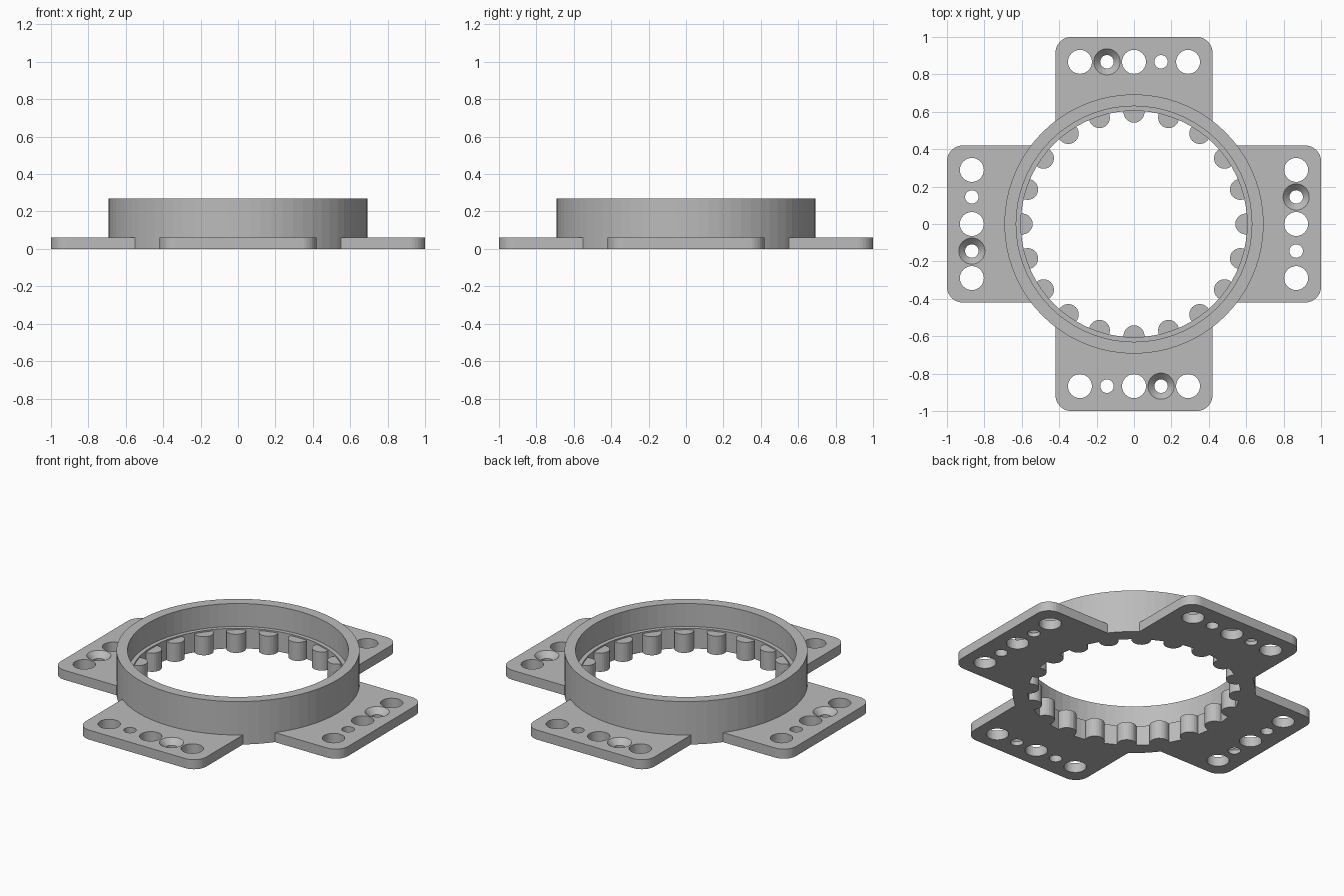
import bpy, bmesh, math
from mathutils import Matrix, Vector

cube = bpy.data.objects.get("Cube")
if cube:
    bpy.data.objects.remove(cube, do_unlink=True)

grey = bpy.data.materials.new("plain grey")
grey.use_nodes = True
grey.diffuse_color = (0.5, 0.5, 0.5, 1)
grey.node_tree.nodes["Principled BSDF"].inputs["Base Color"].default_value = (0.5, 0.5, 0.5, 1)

RING_HEIGHT, LEDGE, TOOTH_TOP, PLATE = 0.27, 0.126, 0.117, 0.06
BORE = 0.605


def lathe(bm, profile, center=(0, 0), segments=32, closed=False):
    """Spin (radius, z) points about a vertical axis; cap the ends unless closed."""
    rings = []
    for r, z in profile:
        rings.append([bm.verts.new((center[0] + r * math.cos(a), center[1] + r * math.sin(a), z))
                      for a in (math.tau * i / segments for i in range(segments))])
    pairs = list(zip(rings, rings[1:]))
    if closed:
        pairs.append((rings[-1], rings[0]))
    else:
        bm.faces.new(rings[0])
        bm.faces.new(rings[-1])
    for low, high in pairs:
        for i in range(segments):
            j = (i + 1) % segments
            bm.faces.new((low[i], low[j], high[j], high[i]))


def make(name, bm):
    bmesh.ops.recalc_face_normals(bm, faces=bm.faces)
    mesh = bpy.data.meshes.new(name)
    bm.to_mesh(mesh)
    bm.free()
    mesh.materials.append(grey)
    obj = bpy.data.objects.new(name, mesh)
    bpy.context.collection.objects.link(obj)
    return obj


def combine(target, other, operation):
    """Apply a boolean and discard the second solid."""
    mod = target.modifiers.new("boolean", 'BOOLEAN')
    mod.object, mod.operation, mod.solver = other, operation, 'EXACT'
    bpy.context.view_layer.objects.active = target
    bpy.ops.object.modifier_apply(modifier=mod.name)
    bpy.data.objects.remove(other, do_unlink=True)


def quarter_turns():
    return [Matrix.Rotation(math.pi / 2 * k, 3, 'Z') for k in range(4)]


# Four mounting plates with rounded outer corners
half, corner, inner = 0.42, 0.085, 0.46
outline = [(-half, inner), (half, inner)]
for side, start in ((1, 0), (-1, 90)):
    for i in range(9):
        a = math.radians(start + i * 90 / 8)
        outline.append((side * (half - corner) + corner * math.cos(a),
                        1 - corner + corner * math.sin(a)))
bm = bmesh.new()
for turn in quarter_turns():
    face = bm.faces.new([bm.verts.new(turn @ Vector((x, y, 0))) for x, y in outline])
    top = bmesh.ops.extrude_face_region(bm, geom=[face])["geom"]
    bmesh.ops.translate(bm, vec=(0, 0, PLATE),
                        verts=[v for v in top if isinstance(v, bmesh.types.BMVert)])
plates = make("mounting_plates", bm)

# Bolt holes, pilot holes and countersunk screw holes in each plate
row, pitch = 0.867, 0.1445
wide = [(0.064, -0.1), (0.064, 0.2)]
small = [(0.036, -0.1), (0.036, 0.2)]
sunk = [(0.036, -0.1), (0.036, 0.025), (0.07, PLATE), (0.07, 0.2)]
bm = bmesh.new()
for turn in quarter_turns():
    for step, shape in zip(range(-2, 3), (wide, sunk, wide, small, wide)):
        spot = turn @ Vector((step * pitch, row, 0))
        lathe(bm, shape, spot[:2], 32)
combine(plates, make("hole_cutter", bm), 'DIFFERENCE')

# Round off the inner ends of the plates inside the ring wall
bm = bmesh.new()
lathe(bm, [(0.65, -0.1), (0.65, 0.2)], segments=72)
combine(plates, make("bore_cutter", bm), 'DIFFERENCE')

# Stepped ring
bm = bmesh.new()
lathe(bm, [(0.693, 0), (0.693, RING_HEIGHT), (0.63, RING_HEIGHT),
           (0.63, LEDGE), (BORE, LEDGE), (BORE, 0)], segments=72, closed=True)
ring = make("flanged_ring", bm)
combine(ring, plates, 'UNION')

# Twenty round teeth around the bore
bm = bmesh.new()
for i in range(20):
    a = math.tau * i / 20
    lathe(bm, [(0.056, 0), (0.056, TOOTH_TOP)],
          (0.598 * math.cos(a), 0.598 * math.sin(a)), 24)
combine(ring, make("round_teeth", bm), 'UNION')
